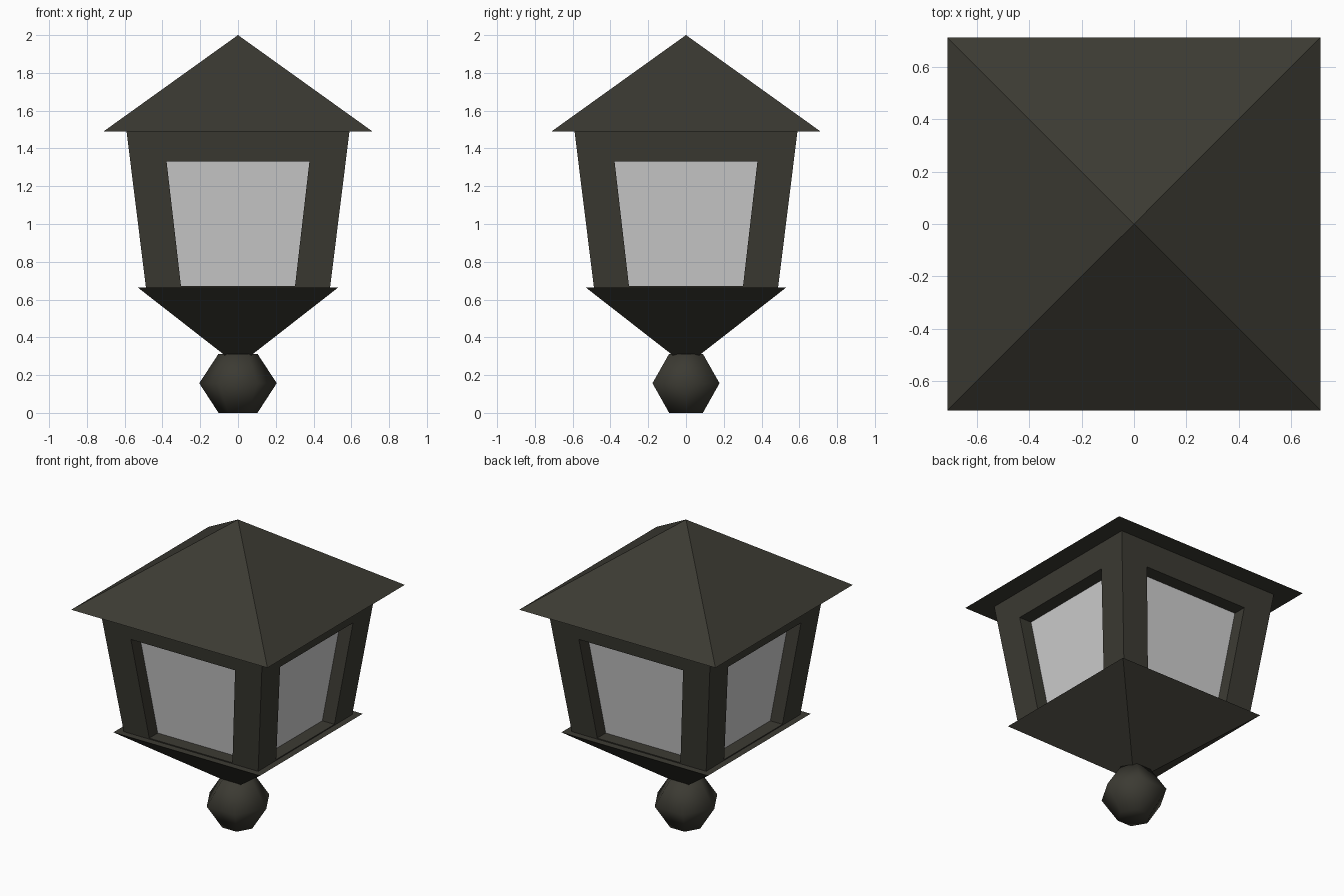
import bpy, bmesh, math
from mathutils import Matrix

if "Cube" in bpy.data.objects:
    bpy.data.objects.remove(bpy.data.objects["Cube"])


def material(name, rgb):
    m = bpy.data.materials.new(name)
    m.diffuse_color = (*rgb, 1)
    m.use_nodes = True
    m.node_tree.nodes["Principled BSDF"].inputs["Base Color"].default_value = m.diffuse_color
    return m


METAL = material("dark_metal", (0.045, 0.043, 0.033))
GLASS = material("grey_glass", (0.62, 0.62, 0.62))


def make(name, bm, mat):
    bmesh.ops.remove_doubles(bm, verts=bm.verts, dist=1e-4)
    bmesh.ops.recalc_face_normals(bm, faces=bm.faces)
    me = bpy.data.meshes.new(name)
    bm.to_mesh(me)
    bm.free()
    me.materials.append(mat)
    ob = bpy.data.objects.new(name, me)
    bpy.context.collection.objects.link(ob)
    return ob


def lathe(name, sides, profile, turn, mat):
    """Closed stack of regular polygons; profile holds (corner radius, z)."""
    bm = bmesh.new()
    rings = [[bm.verts.new((r * math.cos(turn + i * math.tau / sides),
                            r * math.sin(turn + i * math.tau / sides), z))
              for i in range(sides)] for r, z in profile]
    for a, b in zip(rings, rings[1:]):
        for i in range(sides):
            j = (i + 1) % sides
            bm.faces.new((a[i], a[j], b[j], b[i]))
    bm.faces.new(rings[0])
    bm.faces.new(rings[-1])
    return make(name, bm, mat)


R2 = math.sqrt(2)
# Pyramid roof and inverted pyramid base
lathe("roof", 4, [(0.712 * R2, 1.49), (0.0005, 2.0)], math.pi / 4, METAL)
lathe("base", 4, [(0.07 * R2, 0.305), (0.532 * R2, 0.665)], math.pi / 4, METAL)

# Six-sided smooth ball foot
ball = lathe("ball_foot", 6, [(0.103, 0), (0.205, 0.157), (0.103, 0.313)], 0, METAL)
for p in ball.data.polygons:
    p.use_smooth = True

# Tapered lantern body with a recessed window on each side
Z0, Z1, W0, W1, DEPTH = 0.66, 1.49, 0.487, 0.59, 0.088


def half(z):
    return W0 + (W1 - W0) * (z - Z0) / (Z1 - Z0)


def corners(lo, hi, depth):
    """Quad on the front wall; lo and hi are (half width, z)."""
    return [(s * w, depth - half(z), z)
            for s, (w, z) in ((-1, lo), (1, lo), (1, hi), (-1, hi))]


outer = corners((W0, Z0), (W1, Z1), 0)
opening = corners((0.302, 0.672), (0.378, 1.33), 0)
recess = corners((0.302, 0.672), (0.378, 1.33), DEPTH)

frame, panes = bmesh.new(), bmesh.new()
for k in range(4):
    turn = Matrix.Rotation(k * math.pi / 2, 4, 'Z')
    loops = []
    for pts in (outer, opening, recess):
        vs = [frame.verts.new(p) for p in pts]
        bmesh.ops.transform(frame, matrix=turn, verts=vs)
        loops.append(vs)
    for a, b in zip(loops, loops[1:]):
        for i in range(4):
            j = (i + 1) % 4
            frame.faces.new((a[i], a[j], b[j], b[i]))
    vs = [panes.verts.new(p) for p in recess]
    bmesh.ops.transform(panes, matrix=turn, verts=vs)
    panes.faces.new(vs)
make("window_frame", frame, METAL)
glass = make("window_panes", panes, GLASS)
# Make sure every pane faces outward
bm = bmesh.new()
bm.from_mesh(glass.data)
for f in bm.faces:
    c = f.calc_center_median()
    if f.normal.x * c.x + f.normal.y * c.y < 0:
        f.normal_flip()
bm.to_mesh(glass.data)
bm.free()
